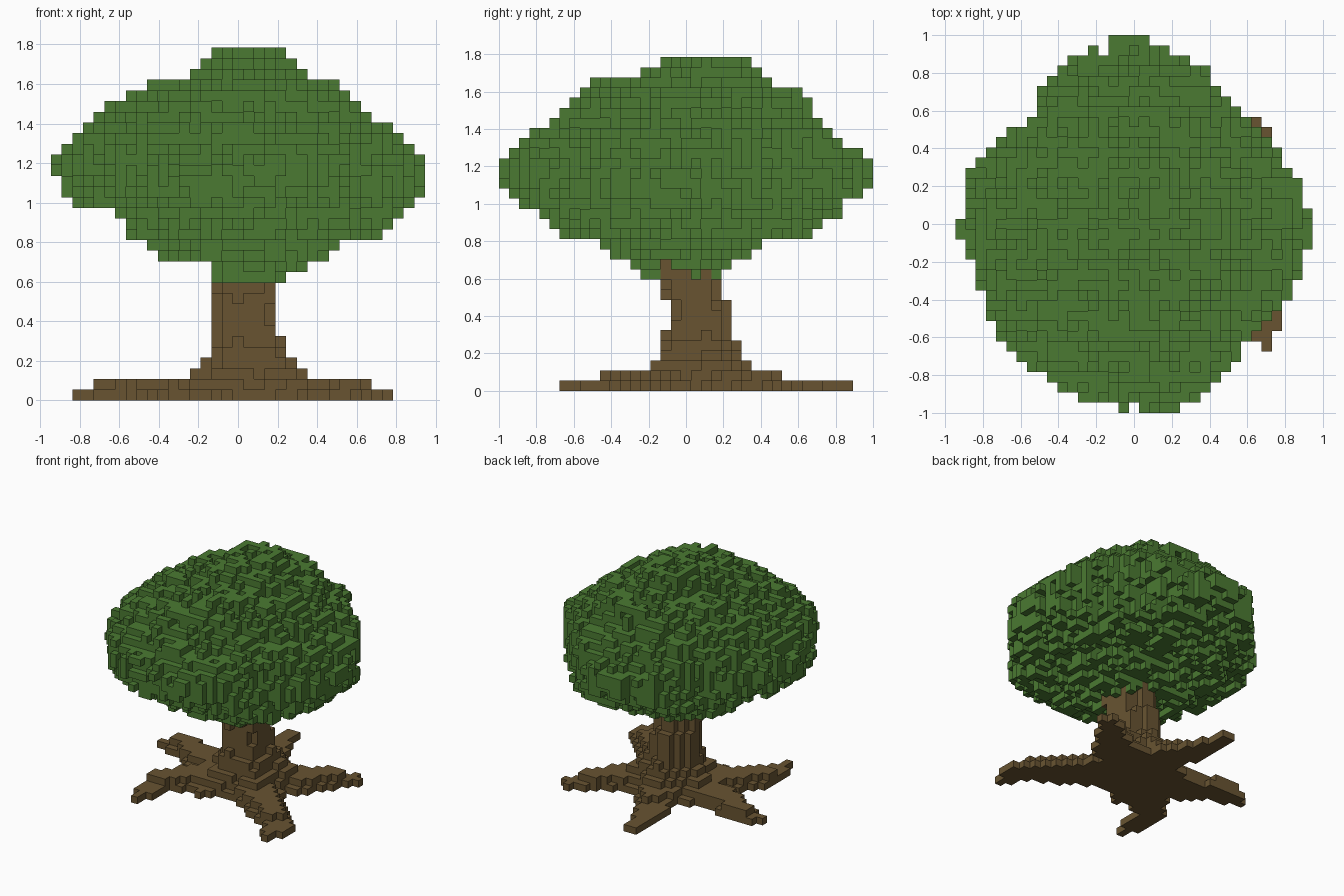
import bpy
import bmesh
import math
import random
from mathutils import Vector

random.seed(7)
cube = bpy.data.objects.get("Cube")
if cube:
    bpy.data.objects.remove(cube)

SIZE = 2 / 37                     # edge of one block
NX, NY, NZ = 17, 18, 33           # grid half-widths and layer count
SIDES = [(1, 0, 0), (-1, 0, 0), (0, 1, 0), (0, -1, 0), (0, 0, 1), (0, 0, -1)]


def make_material(name, colour):
    mat = bpy.data.materials.new(name)
    mat.use_nodes = True
    rgba = (*colour, 1)
    mat.diffuse_color = rgba
    bsdf = next(n for n in mat.node_tree.nodes if n.type == "BSDF_PRINCIPLED")
    bsdf.inputs["Base Color"].default_value = rgba
    return mat


def fill(test):
    """All grid cells whose centre passes the test."""
    return {(i, j, k)
            for i in range(-NX, NX + 1)
            for j in range(-NY, NY + 1)
            for k in range(NZ)
            if test(i * SIZE, j * SIZE, (k + 0.5) * SIZE)}


def neighbours(cell):
    return [tuple(a + b for a, b in zip(cell, s)) for s in SIDES]


def erode(cells, chance):
    """Knock out random surface blocks for a rough leafy surface."""
    loose = {c for c in sorted(cells)
             if any(n not in cells for n in neighbours(c))
             and random.random() < chance}
    return cells - loose


def drop_floating(cells):
    return {c for c in cells if any(n in cells for n in neighbours(c))}


def build(name, cells, solid, mat):
    """Mesh the outer block faces of a cell set."""
    bm = bmesh.new()
    corners = {}

    def vert(p):
        if p not in corners:
            corners[p] = bm.verts.new(((p[0] / 2) * SIZE, (p[1] / 2) * SIZE,
                                       (p[2] + 1) / 2 * SIZE))
        return corners[p]

    for cell in sorted(cells):
        for side, near in zip(SIDES, neighbours(cell)):
            if near in solid:
                continue
            axis = next(a for a in range(3) if side[a])
            u, v = (axis + 1) % 3, (axis + 2) % 3
            ring = []
            for du, dv in ((-1, -1), (1, -1), (1, 1), (-1, 1)):
                p = [2 * c for c in cell]
                p[axis] += side[axis]
                p[u] += du
                p[v] += dv
                ring.append(vert(tuple(p)))
            if side[axis] < 0:
                ring.reverse()
            bm.faces.new(ring)
    mesh = bpy.data.meshes.new(name)
    bm.to_mesh(mesh)
    bm.free()
    mesh.materials.append(mat)
    obj = bpy.data.objects.new(name, mesh)
    bpy.context.collection.objects.link(obj)
    return obj


def lerp_rows(rows, z):
    """Interpolate the rows of a height table."""
    for low, high in zip(rows, rows[1:]):
        if low[0] <= z <= high[0]:
            t = (z - low[0]) / (high[0] - low[0])
            return [a + (b - a) * t for a, b in zip(low[1:], high[1:])]
    return None


# Crown: height, then min x, max x, min y, max y
CROWN = [
    (0.59, -0.13, 0.22, -0.24, 0.18),
    (0.68, -0.16, 0.35, -0.30, 0.25),
    (0.73, -0.40, 0.46, -0.41, 0.35),
    (0.79, -0.46, 0.51, -0.48, 0.42),
    (0.84, -0.57, 0.73, -0.68, 0.68),
    (0.95, -0.62, 0.84, -0.78, 0.84),
    (1.00, -0.84, 0.89, -0.89, 0.85),
    (1.11, -0.96, 0.96, -1.01, 1.01),
    (1.22, -0.96, 0.96, -1.01, 1.01),
    (1.32, -0.85, 0.85, -0.89, 0.87),
    (1.48, -0.67, 0.62, -0.68, 0.69),
    (1.60, -0.46, 0.51, -0.57, 0.62),
    (1.65, -0.24, 0.36, -0.50, 0.47),
    (1.70, -0.19, 0.30, -0.30, 0.41),
    (1.79, -0.14, 0.17, -0.02, 0.36),
]
# Plan outline: radius at even steps around the crown
OUTLINE = [.93, .89, .84, .8, .87, .95, 1.01, .96, .9, .78, .87, .92,
           .95, .86, .91, .95, .94, .96, .99, 1, .93, .86, .9, .92]


def in_crown(x, y, z):
    row = lerp_rows(CROWN, z)
    if not row:
        return False
    x0, x1, y0, y1 = row
    power = 2.35 if z < 1.1 else 2.2
    dx = abs(2 * x - x0 - x1) / (x1 - x0)
    dy = abs(2 * y - y0 - y1) / (y1 - y0)
    if dx ** power + dy ** power > 1:
        return False
    turn = math.atan2(y, x) / math.tau * len(OUTLINE) % len(OUTLINE)
    i, t = int(turn), turn % 1
    limit = OUTLINE[i] * (1 - t) + OUTLINE[(i + 1) % len(OUTLINE)] * t
    return math.hypot(x, y) <= limit


# Trunk: height, centre x, centre y, radius, flaring to the ground
TRUNK = [
    (0, 0.03, 0.05, 0.37),
    (0.10, 0.07, 0.07, 0.30),
    (0.19, 0.06, 0.07, 0.22),
    (0.30, 0.05, 0.05, 0.17),
    (0.42, 0.03, 0.08, 0.15),
    (0.56, 0.04, 0.02, 0.155),
    (0.80, 0.05, 0.0, 0.17),
]


def in_trunk(x, y, z):
    """Round trunk with five ridges running out into the roots."""
    row = lerp_rows(TRUNK, z)
    if not row:
        return False
    cx, cy, radius = row
    wave = math.cos(5 * math.atan2(y - cy, x - cx) - 2.2)
    return math.hypot(x - cx, y - cy) <= radius * (1 + 0.6 * radius * wave)


# Roots: share of the length that is two blocks tall, then the path
ROOTS = [
    (0.6, [(0.1, 0), (0.45, -0.27), (0.69, -0.46), (0.70, -0.62)]),
    (0.75, [(0.1, 0.1), (0.4, 0.25), (0.56, 0.42), (0.66, 0.5)]),
    (0.9, [(0, 0.1), (-0.4, 0.12), (-0.6, 0.23), (-0.78, 0.22)]),
    (0.75, [(0, 0), (-0.28, -0.18), (-0.43, -0.34), (-0.43, -0.6)]),
    (0.35, [(0, 0.1), (0.0, 0.4), (-0.12, 0.62), (-0.12, 0.85)]),
]


def in_roots(x, y, z):
    p = Vector((x, y))
    for tall, path in ROOTS:
        spans = len(path) - 1
        for n in range(spans):
            a, b = Vector(path[n]), Vector(path[n + 1])
            t = max(0, min(1, (p - a).dot(b - a) / (b - a).length_squared))
            along = (n + t) / spans
            width = 0.27 - 0.22 * along ** 0.45
            layers = 2 if along < tall else 1
            if layers == 2 and z > SIZE:
                width *= 0.75
            if (p - a.lerp(b, t)).length <= width and z < layers * SIZE:
                return True
    return False


leaf = make_material("leaf green", (0.07, 0.195, 0.032))
bark = make_material("bark brown", (0.138, 0.088, 0.031))

trunk = fill(in_trunk)
roots = fill(in_roots) - trunk
crown = fill(in_crown)
crown = drop_floating(erode(erode(crown, 0.36), 0.15)) - trunk
solid = trunk | roots | crown

build("crown", crown, solid, leaf)
build("trunk", trunk, solid, bark)
build("roots", roots, solid, bark)
